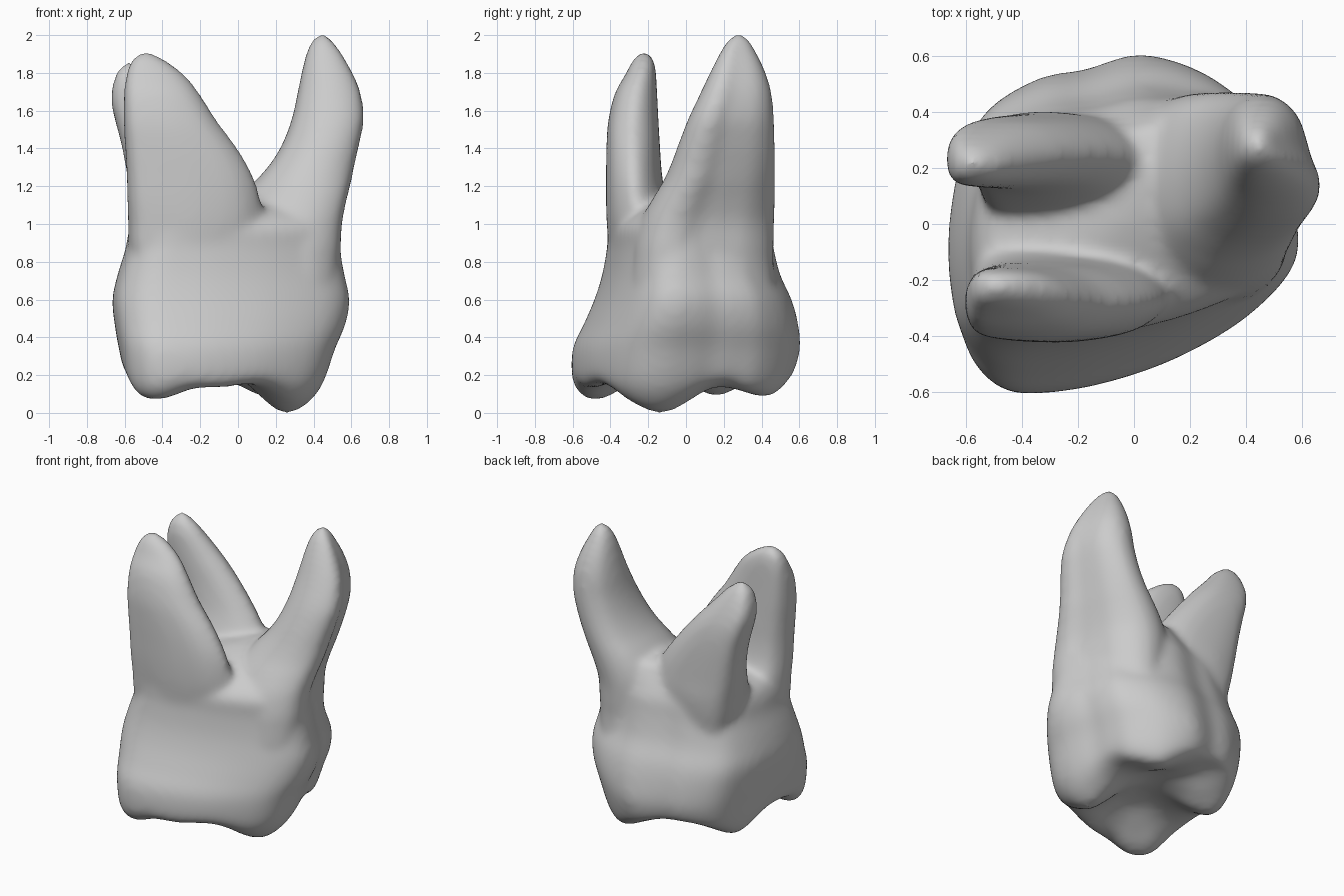
import bpy, bmesh, math
from mathutils import Vector

cube = bpy.data.objects.get("Cube")
if cube:
    bpy.data.objects.remove(cube, do_unlink=True)

# Crown outline seen from above, counter-clockwise
CROWN = [(.585, -.11), (.56, .02), (.515, .14), (.49, .26), (.43, .4), (.26, .54), (.04, .6),
         (-.17, .545), (-.34, .515), (-.53, .4), (-.62, .2), (-.66, -.06), (-.655, -.3),
         (-.61, -.49), (-.48, -.6), (-.28, -.605), (-.05, -.565), (.2, -.485), (.44, -.36), (.555, -.24)]
CROWN_UNIT = [((x + .66) / 1.24, (y + .6) / 1.2) for x, y in CROWN]

# Root cross-sections in a unit box: a flat blade, and a skewed one with a groove
BLADE = [(1, .5), (.92, .74), (.75, .92), (.5, 1), (.25, 1), (.08, .9), (0, .6),
         (.01, .3), (.08, .08), (.3, 0), (.55, 0), (.8, .1), (.94, .28)]
GROOVED = [(1, .28), (.92, .45), (.87, .61), (.79, .81), (.62, .96), (.4, 1), (.15, .9),
           (.02, .66), (0, .38), (.1, .14), (.38, 0), (.7, 0), (.94, .11)]

# Chewing cusps and the front ridge: x, y, depth, spread in x and y
CUSPS = [(-.45, -.48, .19, .18, .16), (.26, -.14, .262, .155, .2), (.17, .41, .17, .19, .15),
         (-.45, .16, .17, .16, .15), (-.04, -.5, .1, .14, .12)]


def chewing_height(x, y):
    return .26 - sum(d * math.exp(-(((x - cx) / sx) ** 2 + ((y - cy) / sy) ** 2) / 2)
                     for cx, cy, d, sx, sy in CUSPS)


def spline(a, b, c, d, t):
    """Smooth curve through b and c."""
    return b + (c - a) * (t / 2) + (a * 2 - b * 5 + c * 4 - d) * (t * t / 2) \
        + (b * 3 - a - c * 3 + d) * (t ** 3 / 2)


def smooth_ring(points, steps=4):
    n = len(points)
    return [spline(points[i - 1], points[i], points[(i + 1) % n], points[(i + 2) % n], k / steps)
            for i in range(n) for k in range(steps)]


def smooth_rows(rows, steps=4):
    last = len(rows) - 1
    result = []
    for i in range(last):
        near = [rows[max(i - 1, 0)], rows[i], rows[i + 1], rows[min(i + 2, last)]]
        for k in range(steps):
            result.append([spline(*p, k / steps) for p in zip(*near)])
    return result + [rows[last]]


def ring_points(unit, level):
    z, x0, x1, y0, y1 = level
    return [Vector((x0 + u * (x1 - x0), y0 + v * (y1 - y0), z)) for u, v in unit]


def loft(bm, rings, low, high):
    """Closed skin over the rings, drawn to a point at both ends."""
    n = len(rings[0])
    rows = [[Vector(low)] * n] + rings + [[Vector(high)] * n]
    rows = smooth_rows([smooth_ring(r) for r in rows])
    verts = [[bm.verts.new(p) for p in row] for row in rows]
    for a, b in zip(verts, verts[1:]):
        for i in range(len(a)):
            bm.faces.new((a[i - 1], a[i], b[i], b[i - 1]))
    bmesh.ops.remove_doubles(bm, verts=verts[0] + verts[-1], dist=.0001)


def root(bm, unit, levels, tip):
    z, x0, x1, y0, y1 = levels[0]
    base = ((x0 + x1) / 2, (y0 + y1) / 2, z - .05)
    loft(bm, [ring_points(unit, l) for l in levels], base, tip)


bm = bmesh.new()

# Crown: cusped underside, bulging sides, neck and rounded furcation
rim = ring_points(CROWN_UNIT, (.2, -.6, .46, -.59, .57))
middle = Vector((-.07, -.01, 0))
rings = []
for f in (.2, .4, .6, .78, .91):
    ring = [middle + (p - middle) * f for p in rim]
    rings.append([Vector((q.x, q.y, chewing_height(q.x, q.y))) for q in ring])
# Rounded edge that follows the cusps
rings.append([Vector((p.x, p.y, .1 + .6 * chewing_height(p.x, p.y))) for p in rim])
for level in [(.34, -.628, .51, -.588, .605),
              (.47, -.65, .565, -.53, .595), (.6, -.662, .586, -.475, .56),
              (.73, -.635, .56, -.435, .5), (.87, -.592, .537, -.41, .465),
              (.98, -.57, .53, -.398, .445), (1.06, -.5, .5, -.31, .41),
              (1.13, -.27, .38, -.16, .38), (1.18, -.1, .25, .0, .34)]:
    rings.append(ring_points(CROWN_UNIT, level))
loft(bm, rings, (middle.x, middle.y, chewing_height(middle.x, middle.y)), (.08, .18, 1.21))

# Front blade-like root, flaring into the neck
root(bm, BLADE, [(.65, -.5, .05, -.36, -.1), (.85, -.57, .1, -.402, -.04),
                 (1.0, -.578, .14, -.415, -.05), (1.13, -.583, .12, -.42, -.105),
                 (1.26, -.587, .08, -.42, -.13), (1.4, -.595, .0, -.418, -.14),
                 (1.54, -.603, -.105, -.41, -.148), (1.69, -.602, -.2, -.375, -.155),
                 (1.79, -.59, -.28, -.32, -.16), (1.87, -.56, -.385, -.278, -.172)],
     (-.49, -.222, 1.923))

# Back root leaning outward, wide towards the furcation
root(bm, BLADE, [(.7, -.46, .06, .0, .35), (.9, -.53, .09, -.03, .385),
                 (1.05, -.555, .08, .01, .397), (1.18, -.575, .03, .07, .392),
                 (1.3, -.592, -.05, .108, .388), (1.43, -.618, -.15, .125, .382),
                 (1.55, -.65, -.25, .13, .37), (1.65, -.671, -.34, .133, .345),
                 (1.75, -.66, -.43, .14, .305), (1.82, -.63, -.5, .165, .265)],
     (-.575, .215, 1.868))

# Tall side root with a groove down its outer face, spreading into the neck
root(bm, GROOVED, [(.6, .0, .5, -.25, .44), (.82, -.02, .54, -.27, .46),
                   (1.0, -.03, .552, -.235, .465), (1.12, .02, .575, -.175, .47),
                   (1.22, .09, .6, -.115, .472), (1.32, .175, .62, -.07, .472),
                   (1.43, .24, .645, -.03, .47), (1.56, .288, .668, .02, .465),
                   (1.7, .318, .65, .085, .452), (1.82, .342, .6, .14, .415),
                   (1.92, .368, .54, .19, .367), (1.98, .4, .495, .23, .33)],
     (.445, .28, 2.018))

bmesh.ops.recalc_face_normals(bm, faces=bm.faces[:])
mesh = bpy.data.meshes.new("molar_tooth")
bm.to_mesh(mesh)
bm.free()
tooth = bpy.data.objects.new("molar_tooth", mesh)
bpy.context.collection.objects.link(tooth)

# Fuse the parts into one skin and soften the joins
fuse = tooth.modifiers.new("fuse", "REMESH")
fuse.mode = "VOXEL"
fuse.voxel_size = .02
fuse.use_smooth_shade = True
soft = tooth.modifiers.new("soften", "SMOOTH")
soft.factor = .5
soft.iterations = 15

# Single grey colour
grey = bpy.data.materials.new("plain_grey")
grey.use_nodes = True
colour = (.6, .6, .6, 1)
grey.diffuse_color = colour
grey.node_tree.nodes["Principled BSDF"].inputs["Base Color"].default_value = colour
mesh.materials.append(grey)
